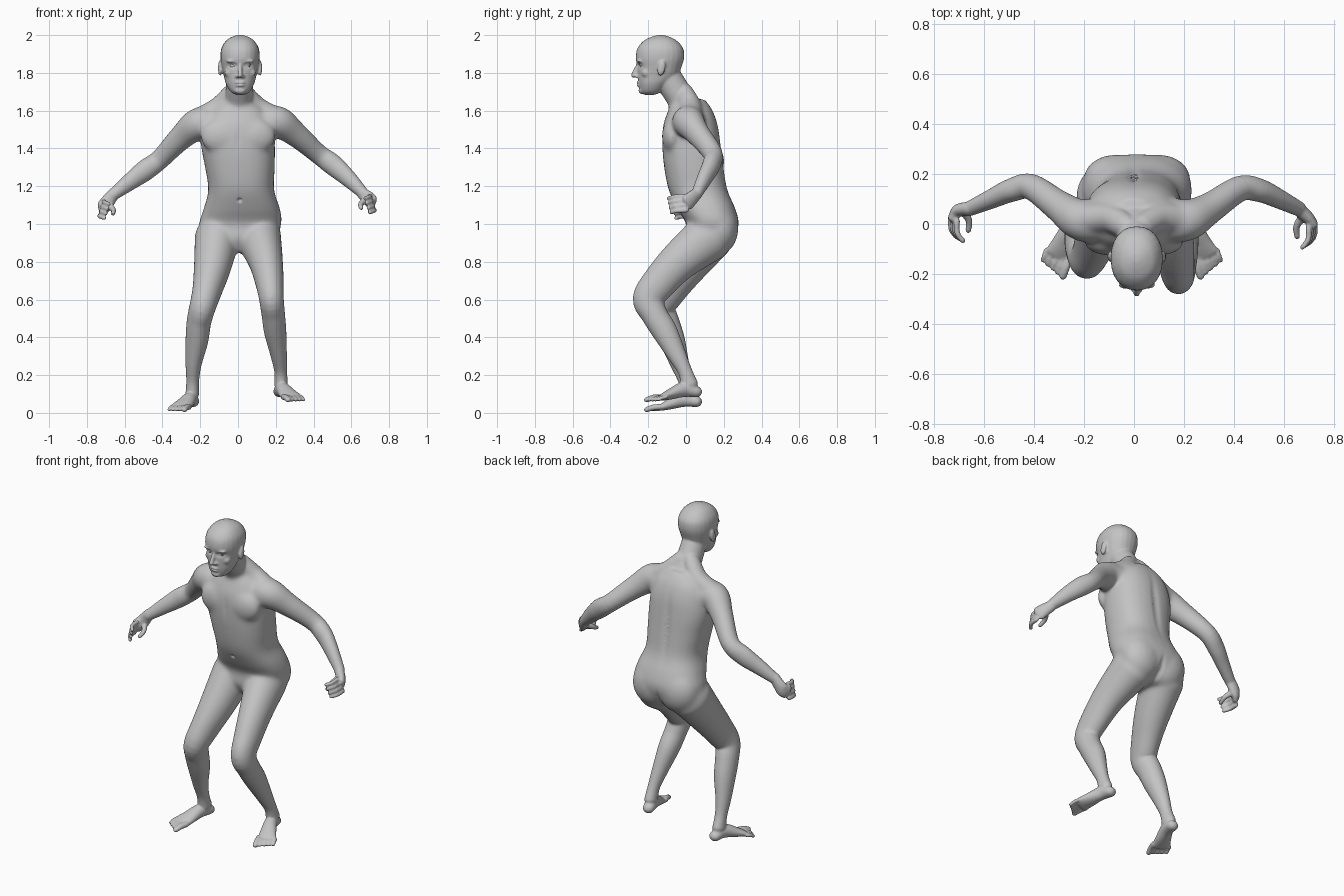
import bpy, bmesh, math
from mathutils import Vector, Matrix

cube = bpy.data.objects.get("Cube")
if cube:
    bpy.data.objects.remove(cube)

skin = bpy.data.materials.new("grey_skin")
skin.use_nodes = True
GREY = (0.55, 0.55, 0.55, 1)
skin.diffuse_color = GREY
skin.node_tree.nodes["Principled BSDF"].inputs["Base Color"].default_value = GREY

bm = bmesh.new()
SIDES = 24


def resample(rows, steps=5):
    """Catmull-Rom interpolation through rows of numbers."""
    rows = [Vector(r) for r in rows]
    out = []
    for i in range(len(rows) - 1):
        a, b, c, d = (rows[max(i - 1, 0)], rows[i], rows[i + 1], rows[min(i + 2, len(rows) - 1)])
        for k in range(steps):
            t = k / steps
            out.append(b + (c - a) * t / 2 + (a * 2 - b * 5 + c * 4 - d) * t * t / 2
                       + (b * 3 - a - c * 3 + d) * t ** 3 / 2)
    return out + [rows[-1]]


def skin_rings(rings):
    loops = [[bm.verts.new(p) for p in ring] for ring in rings]
    for lo, hi in zip(loops, loops[1:]):
        for i in range(SIDES):
            j = (i + 1) % SIDES
            bm.faces.new((lo[i], lo[j], hi[j], hi[i]))
    bm.faces.new(loops[0][::-1])
    bm.faces.new(loops[-1])


def ellipse(c, u, v, ru, rv, power=2.0):
    ring = []
    for i in range(SIDES):
        a = math.tau * i / SIDES
        cs, sn = math.cos(a), math.sin(a)
        ring.append(c + u * ru * math.copysign(abs(cs) ** (2 / power), cs)
                    + v * rv * math.copysign(abs(sn) ** (2 / power), sn))
    return ring


def tube(rows, ref=(1, 0, 0)):
    """Limb through (x, y, z, width radius, depth radius) with domed ends."""
    rows = resample(rows)
    pts = [Vector(r[:3]) for r in rows]
    n = len(pts)
    rings = []
    for i, r in enumerate(rows):
        t = (pts[min(i + 1, n - 1)] - pts[max(i - 1, 0)]).normalized()
        u = Vector(ref)
        u = (u - t * u.dot(t)).normalized()
        v = t.cross(u)
        dome = [(0, 1)]
        if i == 0:
            dome = [(-math.cos(a), math.sin(a)) for a in (0.15, 0.5, 1.0, math.pi / 2)]
        elif i == n - 1:
            dome = [(math.cos(a), math.sin(a)) for a in (math.pi / 2, 1.0, 0.5, 0.15)]
        for off, k in dome:
            rings.append(ellipse(pts[i] + t * off * min(r[3], r[4]), u, v, r[3] * k, r[4] * k))
    skin_rings(rings)


def stack(rows, power):
    """Level sections given as (z, centre x, half width, front y, back y)."""
    skin_rings([ellipse(Vector((x, (f + b) / 2, z)), Vector((1, 0, 0)), Vector((0, 1, 0)),
                        w, (b - f) / 2, power) for z, x, w, f, b in resample(rows)])


def blob(centre, radii, tilt=0.0):
    m = Matrix.Translation(centre) @ Matrix.Rotation(tilt, 4, 'X') @ Matrix.Diagonal((*radii, 1))
    bmesh.ops.create_uvsphere(bm, u_segments=20, v_segments=12, radius=1, matrix=m)


# Torso and pelvis
stack([(.85, 0, .07, .04, .19), (.92, 0, .18, 0, .255), (1.0, .012, .218, 0, .28),
       (1.08, .02, .203, -.045, .262), (1.18, .017, .175, -.092, .22), (1.3, .01, .185, -.116, .2),
       (1.42, 0, .196, -.127, .185), (1.52, 0, .185, -.122, .17), (1.6, 0, .15, -.095, .142),
       (1.66, 0, .07, -.07, .1)], 2.4)

# Neck and head
tube([(0, .04, 1.56, .085, .085), (.005, -.025, 1.66, .075, .076), (.01, -.1, 1.78, .07, .074)])
HX = .011
stack([(1.683, HX, .02, -.22, -.17), (1.7, HX, .05, -.24, -.13), (1.74, HX, .074, -.25, -.09),
       (1.78, HX, .085, -.255, -.045), (1.83, HX, .096, -.257, -.024), (1.88, HX, .104, -.266, -.01),
       (1.93, HX, .099, -.257, -.015), (1.97, HX, .075, -.224, -.048), (1.99, HX, .045, -.185, -.085),
       (2.0, HX, .015, -.15, -.12)], 2.2)

# Nose, lips and chin
tube([(HX, -.251, 1.85, .01, .01), (HX, -.266, 1.815, .011, .012), (HX, -.278, 1.787, .013, .013)])
blob((HX, -.251, 1.748), (.027, .012, .007))
blob((HX, -.249, 1.734), (.024, .012, .008))
blob((HX, -.234, 1.706), (.03, .018, .018))

for s in (-1, 1):
    # Face sides and ears
    blob((HX + s * .014, -.26, 1.782), (.011, .013, .009))
    blob((HX + s * .04, -.246, 1.862), (.034, .014, .009))
    blob((HX + s * .055, -.212, 1.8), (.028, .024, .026))
    blob((HX + s * .106, -.13, 1.825), (.011, .021, .042), -.2)
    # Chest, shoulder slope and seat muscles
    blob((s * .085, -.073, 1.465), (.115, .055, .095))
    tube([(s * .03, -.01, 1.695, .05, .05), (s * .1, .025, 1.615, .06, .06),
          (s * .2, .02, 1.56, .06, .06)])
    blob((s * .088 + .012, .178, .975), (.127, .1, .135))

# Arms
UP = (0, 0, 1)
tube([(.12, .02, 1.53, .08, .09), (.21, .015, 1.54, .086, .085), (.3, .062, 1.478, .068, .064),
      (.42, .14, 1.375, .053, .052), (.5, .135, 1.315, .056, .047), (.58, .1, 1.245, .046, .039),
      (.66, .06, 1.165, .031, .03)], UP)
tube([(-.12, .02, 1.53, .08, .09), (-.21, .015, 1.53, .086, .085), (-.3, .072, 1.458, .068, .064),
      (-.41, .148, 1.345, .053, .052), (-.49, .135, 1.285, .056, .047), (-.57, .1, 1.225, .046, .039),
      (-.66, .06, 1.155, .031, .03)], UP)

# Hands with curled fingers
for s, dx, dy, dz in ((1, 0, 0, 0), (-1, .01, .025, -.03)):
    def hand(x, y, z):
        return (s * (x + dx), y + dy, z + dz)
    tube([(s * .655, .062, 1.165, .031, .028), (*hand(.69, .03, 1.135), .04, .026),
          (*hand(.71, .008, 1.115), .044, .021)], UP)
    for k in range(4):
        x, y, z = .722 - .008 * k, -.012 - .005 * k, 1.073 + .025 * k
        tube([(*hand(x, y + .015, z), .0125, .0125), (*hand(x - .002, y - .035, z - .004), .0115, .0115),
              (*hand(x - .025, y - .066, z - .012), .0105, .0105)], UP)
    tube([(*hand(.675, .03, 1.13), .02, .018), (*hand(.65, -.01, 1.105), .015, .014),
          (*hand(.652, -.05, 1.085), .012, .012)], UP)

# Legs
tube([(.11, .12, .93, .12, .132), (.147, -.035, .805, .092, .107), (.167, -.142, .69, .076, .094),
      (.177, -.2, .605, .066, .084), (.187, -.167, .52, .062, .07), (.197, -.112, .43, .059, .067),
      (.215, -.05, .31, .044, .05), (.226, -.005, .22, .034, .038), (.228, .018, .15, .036, .046)])
tube([(-.11, .12, .93, .12, .132), (-.135, .0, .775, .1, .11), (-.163, -.09, .65, .08, .094),
      (-.188, -.138, .56, .07, .082), (-.207, -.11, .48, .065, .075), (-.218, -.072, .38, .06, .068),
      (-.235, -.033, .26, .043, .05), (-.24, -.003, .17, .034, .038), (-.242, .018, .1, .036, .046)])

# Feet and toes
for s, dx, dz in ((1, 0, 0), (-1, .018, -.052)):
    def foot(x, y, z):
        return (s * (x + dx), y, z + dz)
    tube([(*foot(.22, .055, .112), .034, .03), (*foot(.235, -.01, .124), .037, .04),
          (*foot(.264, -.08, .1), .048, .029), (*foot(.284, -.122, .084), .056, .019)])
    for k in range(5):
        side, reach = -.046 + .024 * k, .082 - .009 * k
        r = .016 if k == 0 else .0125 - .0004 * k
        x, y = .285 + .94 * side, -.122 + .33 * side
        tube([(*foot(x, y, .084), r, r), (*foot(x + .16 * reach, y - .47 * reach, .08), r, r),
              (*foot(x + .3 * reach, y - .88 * reach, .069), r, r * .85)])

# Fuse everything into one body skin
mesh = bpy.data.meshes.new("body")
bmesh.ops.recalc_face_normals(bm, faces=bm.faces)
bm.to_mesh(mesh)
bm.free()
body = bpy.data.objects.new("body", mesh)
bpy.context.collection.objects.link(body)
bpy.context.view_layer.objects.active = body
body.select_set(True)
fuse = body.modifiers.new("fuse", 'REMESH')
fuse.mode = 'VOXEL'
fuse.voxel_size = .006
bpy.ops.object.modifier_apply(modifier="fuse")

# Blend the trunk strongly, hands, feet and face only lightly
trunk = body.vertex_groups.new(name="trunk")
for vert in body.data.vertices:
    x, y, z = vert.co
    fade = min((.4 - abs(x)) / .1, (z - .55) / .1, (1.69 - z) / .05, 1)
    if fade > 0:
        trunk.add([vert.index], fade, 'REPLACE')
blend = body.modifiers.new("blend", 'SMOOTH')
blend.factor, blend.iterations, blend.vertex_group = .5, 70, "trunk"
soft = body.modifiers.new("soften", 'SMOOTH')
soft.factor, soft.iterations = .5, 4
for mod in ("blend", "soften"):
    bpy.ops.object.modifier_apply(modifier=mod)

# Soft hollows: eye sockets, mouth, navel, spine, breastbone, seat cleft
hollows = [((HX - .04, -.25, 1.838), (.023, .05, .012), .012), ((HX + .04, -.25, 1.838), (.023, .05, .012), .012),
           ((HX, -.262, 1.741), (.022, .02, .003), .004), ((.008, -.07, 1.125), (.009, .05, .009), .012),
           ((0, .19, 1.36), (.02, .07, .16), .01), ((0, -.13, 1.45), (.014, .05, .06), .004),
           ((.01, .27, .9), (.014, .1, .06), .014)]
for vert in body.data.vertices:
    shift = Vector()
    for c, r, depth in hollows:
        q = sum(((vert.co[i] - c[i]) / r[i]) ** 2 for i in range(3))
        if q < 9:
            shift -= vert.normal * depth * math.exp(-q)
    vert.co += shift
body.data.materials.append(skin)
bpy.ops.object.shade_smooth()

# Eyes
for s, name in ((1, "left_eye"), (-1, "right_eye")):
    bpy.ops.mesh.primitive_uv_sphere_add(segments=16, ring_count=10, radius=.014,
                                         location=(HX + s * .04, -.229, 1.838))
    eye = bpy.context.object
    eye.name = name
    eye.data.materials.append(skin)
    bpy.ops.object.shade_smooth()
